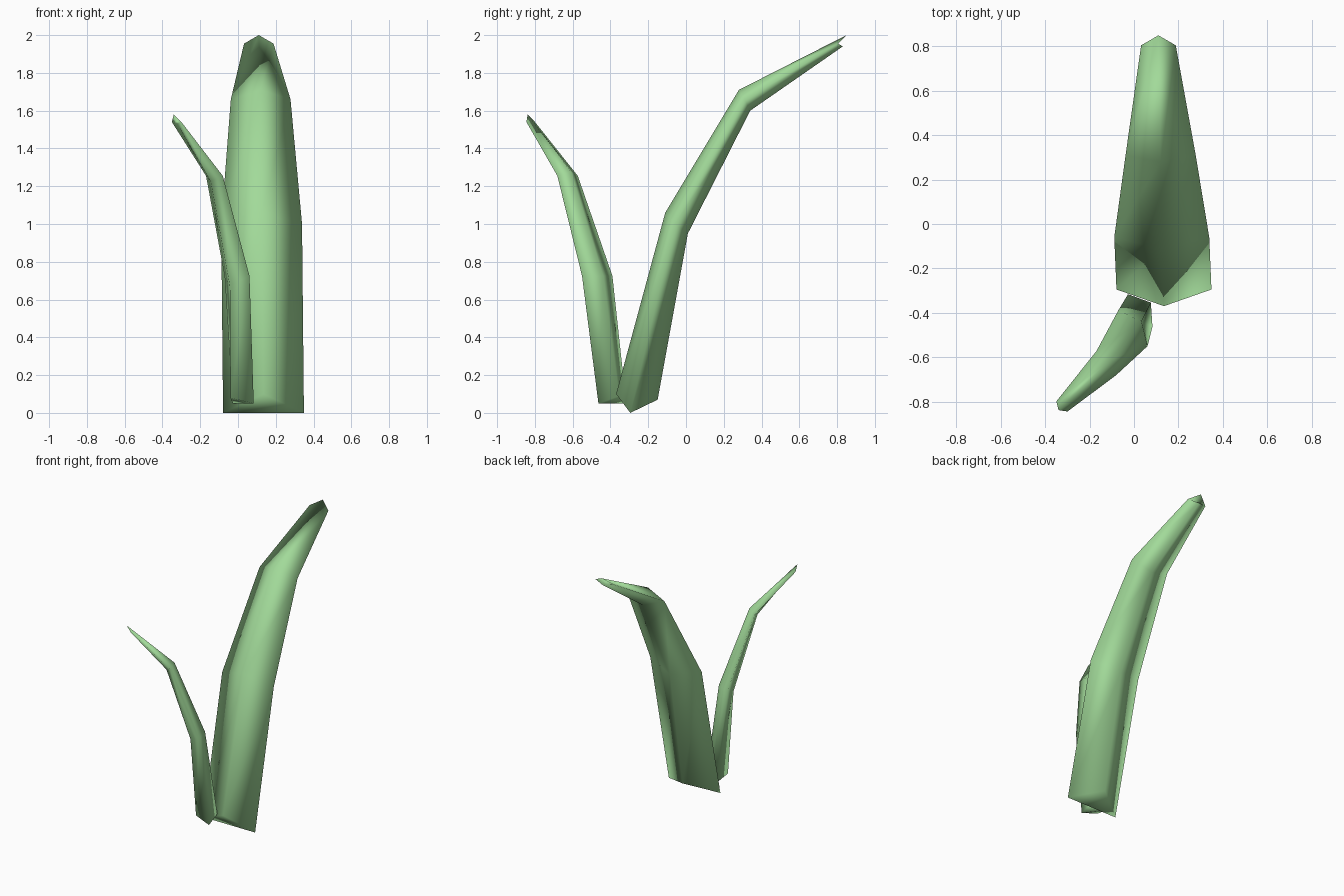
import bpy, bmesh
from mathutils import Vector

if "Cube" in bpy.data.objects:
    bpy.data.objects.remove(bpy.data.objects["Cube"])

green = bpy.data.materials.new("leaf_green")
green.diffuse_color = (0.36, 0.70, 0.32, 1)
green.use_nodes = True
green.node_tree.nodes["Principled BSDF"].inputs["Base Color"].default_value = green.diffuse_color


def leaf(name, rings):
    """Four-sided blade; each ring: centre, lean direction, half width,
    then (reach, rise) of the upper ridge and lower ridge from the centre."""
    bm = bmesh.new()
    loops = []
    for centre, lean, half, upper, lower in rings:
        along = Vector((*lean, 0)).normalized()
        across = Vector((along.y, -along.x, 0)) * half
        c, up = Vector(centre), Vector((0, 0, 1))
        pts = (c - across, c + along * upper[0] + up * upper[1],
               c + across, c + along * lower[0] + up * lower[1])
        loops.append([bm.verts.new(p) for p in pts])
    for a, b in zip(loops, loops[1:]):
        for i in range(4):
            j = (i + 1) % 4
            bm.faces.new((a[i], a[j], b[j], b[i]))
    # end caps folded from rim to rim
    for l in (loops[0], loops[-1]):
        bm.faces.new((l[0], l[1], l[2]))
        bm.faces.new((l[0], l[2], l[3]))
    bmesh.ops.recalc_face_normals(bm, faces=bm.faces)
    for f in bm.faces:
        f.smooth = True
    me = bpy.data.meshes.new(name)
    bm.to_mesh(me)
    bm.free()
    me.materials.append(green)
    bpy.context.collection.objects.link(bpy.data.objects.new(name, me))


# Tall broad leaf arching backwards
back = (0, 1)
leaf("large_leaf", [
    ((0.135, -0.295, 0.0), back, 0.214, (-0.075, 0.10), (0.145, 0.07)),
    ((0.125, -0.06, 1.00), back, 0.214, (-0.05, 0.06), (0.07, -0.05)),
    ((0.12, 0.31, 1.66), back, 0.158, (-0.03, 0.05), (0.03, -0.06)),
    ((0.11, 0.805, 1.955), back, 0.078, (0.045, 0.045), (0.025, -0.015)),
])

# Short narrow leaf bending to the front left
leaf("small_leaf", [
    ((0.028, -0.39, 0.05), (-0.8, -0.6), 0.092, (-0.06, 0.04), (0.085, 0.03)),
    ((-0.005, -0.47, 0.725), (-0.77, -0.63), 0.104, (-0.05, 0.0), (0.05, -0.05)),
    ((-0.125, -0.627, 1.255), (-0.77, -0.63), 0.070, (-0.03, 0.02), (0.025, -0.03)),
    ((-0.325, -0.822, 1.54), (-0.67, -0.74), 0.034, (0.022, 0.04), (-0.005, -0.01)),
])
